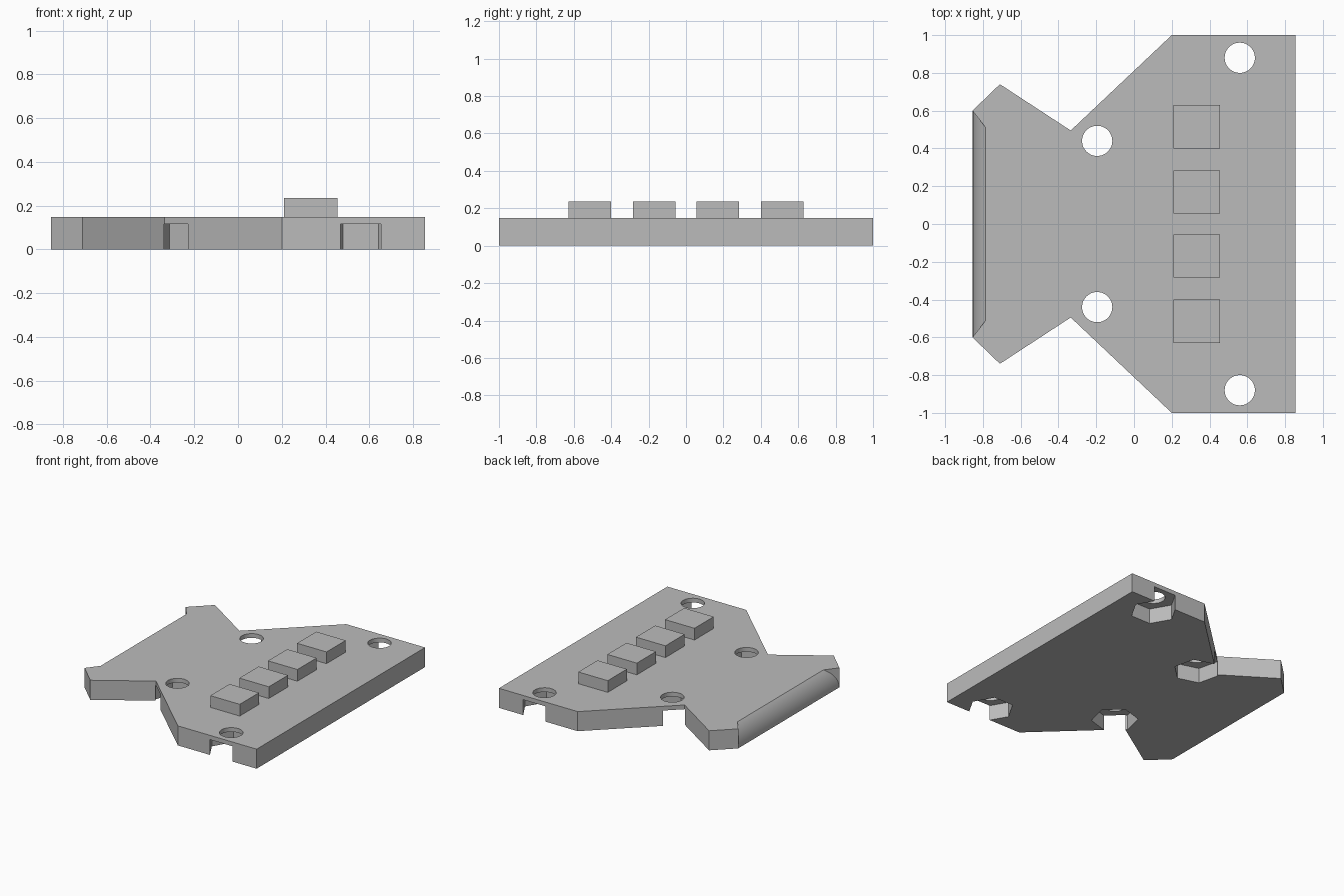
import bpy, bmesh, math

cube = bpy.data.objects.get("Cube")
if cube:
    bpy.data.objects.remove(cube, do_unlink=True)

grey = bpy.data.materials.new("plain_grey")
grey.use_nodes = True
colour = (0.5, 0.5, 0.5, 1)
grey.diffuse_color = colour
grey.node_tree.nodes["Principled BSDF"].inputs["Base Color"].default_value = colour

T = 0.147          # plate thickness
POCKET = 0.115     # nut pocket depth
HEX = 0.162        # nut pocket corner radius


def solid(name, loops):
    """Closed solid between two matching loops of points."""
    bm = bmesh.new()
    a, b = [[bm.verts.new(p) for p in loop] for loop in loops]
    bm.faces.new(a)
    bm.faces.new(b)
    for i in range(len(a)):
        j = (i + 1) % len(a)
        bm.faces.new((a[i], a[j], b[j], b[i]))
    bmesh.ops.recalc_face_normals(bm, faces=bm.faces)
    mesh = bpy.data.meshes.new(name)
    bm.to_mesh(mesh)
    bm.free()
    mesh.materials.append(grey)
    obj = bpy.data.objects.new(name, mesh)
    bpy.context.collection.objects.link(obj)
    return obj


def prism(name, outline, z0, z1):
    return solid(name, [[(x, y, z) for x, y in outline] for z in (z0, z1)])


def ngon(cx, cy, r, n, turn=0.0):
    return [(cx + r * math.cos(turn + math.tau * i / n),
             cy + r * math.sin(turn + math.tau * i / n)) for i in range(n)]


def cut(target, cutter):
    mod = target.modifiers.new(cutter.name, "BOOLEAN")
    mod.operation = "DIFFERENCE"
    mod.solver = "EXACT"
    mod.object = cutter
    bpy.context.view_layer.objects.active = target
    bpy.ops.object.modifier_apply(modifier=mod.name)
    bpy.data.objects.remove(cutter, do_unlink=True)


# Plate outline, mirrored across y
half = [(0.855, 1), (0.2, 1), (-0.335, 0.495), (-0.71, 0.74), (-0.855, 0.6)]
plate = prism("plate", half + [(x, -y) for x, y in reversed(half)], 0, T)

# Screw holes with hexagonal nut pockets, one flat facing the nearest edge
slant = math.atan2(0.505, 0.535)
for side in (1, -1):
    for x, y, facing in ((0.56, 0.88, math.pi / 2), (-0.195, 0.44, slant + math.pi / 2)):
        turn = side * (facing + math.pi / 6)
        cut(plate, prism("nut_pocket", ngon(x, side * y, HEX, 6, turn), -0.05, POCKET))
        cut(plate, prism("screw_hole", ngon(x, side * y, 0.08, 48), -0.05, T + 0.1))

# Rounded edge between the two tips, with slanted ends
inner, outer = -0.785, -0.854
depth = inner - outer
radius = (T * T + depth * depth) / (2 * depth)
sweep = math.asin(T / radius)
profile = [(outer + radius * (1 - math.cos(sweep * i / 16)),
            radius * math.sin(sweep * i / 16)) for i in range(17)]
profile += [(inner, T + 0.05), (-0.92, T + 0.05), (-0.92, -0.03), (outer, -0.03)]
ends = [[(x, s * (0.51 + (inner - x) * 9 / 7), z) for x, z in profile] for s in (1, -1)]
cut(plate, solid("edge_cutter", ends))

bpy.ops.object.select_all(action="DESELECT")
plate.select_set(True)
bpy.context.view_layer.objects.active = plate
bpy.ops.object.shade_smooth_by_angle(angle=math.radians(25))

# Row of four buttons
for i, y in enumerate((-0.515, -0.17, 0.17, 0.515)):
    prism(f"button_{i + 1}", [(0.21, y - 0.114), (0.455, y - 0.114),
                              (0.455, y + 0.114), (0.21, y + 0.114)], T - 0.01, 0.235)
